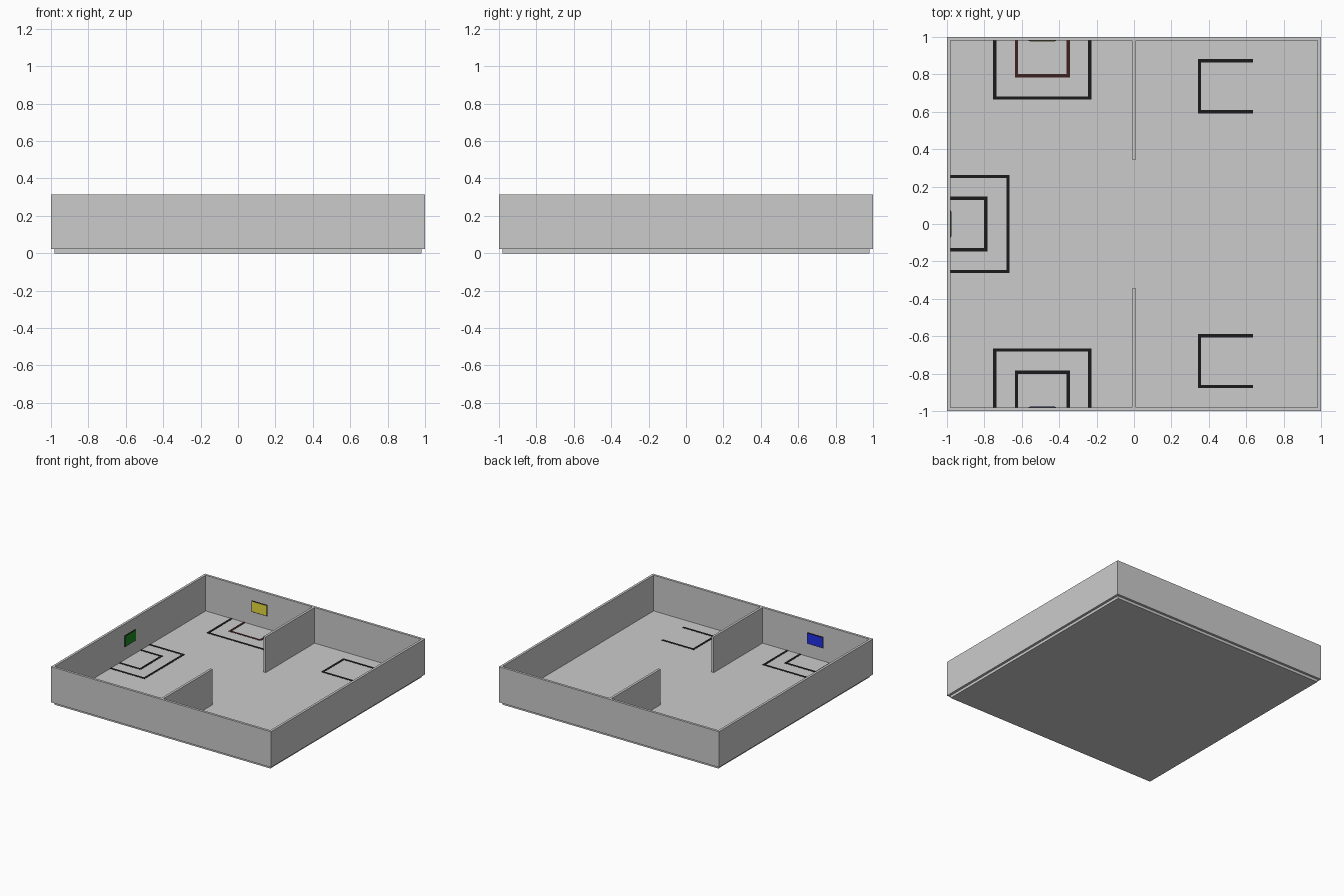
import bpy, bmesh
from math import pi
from mathutils import Matrix

if "Cube" in bpy.data.objects:
    bpy.data.objects.remove(bpy.data.objects["Cube"])

FLOOR = 0.022      # floor top / wall bottom
TOP = 0.315        # wall top
INNER = 0.98       # inner face of the walls
LINE = 0.018       # width of floor markings


def material(name, rgb):
    m = bpy.data.materials.new(name)
    m.diffuse_color = (*rgb, 1)
    m.use_nodes = True
    m.node_tree.nodes["Principled BSDF"].inputs["Base Color"].default_value = m.diffuse_color
    return m


def finish(name, bm, mat=None, matrix=None):
    bmesh.ops.recalc_face_normals(bm, faces=bm.faces)
    me = bpy.data.meshes.new(name)
    bm.to_mesh(me)
    bm.free()
    if mat:
        me.materials.append(mat)
    ob = bpy.data.objects.new(name, me)
    if matrix:
        ob.matrix_world = matrix
    bpy.context.collection.objects.link(ob)
    return ob


def box(name, lo, hi, mat=None, matrix=None):
    bm = bmesh.new()
    bmesh.ops.create_cube(bm, size=1)
    for v in bm.verts:
        v.co = [a + (c + 0.5) * (b - a) for a, b, c in zip(lo, hi, v.co)]
    return finish(name, bm, mat, matrix)


def place(x, y, angle):
    return Matrix.Translation((x, y, 0)) @ Matrix.Rotation(angle, 4, 'Z')


def u_mark(name, a, d, mat, matrix):
    """Three-sided floor line: open at local y = 0, closed at local y = d."""
    w = LINE
    pts = [(-a, 0), (-a, d), (a, d), (a, 0),
           (a - w, 0), (a - w, d - w), (w - a, d - w), (w - a, 0)]
    bm = bmesh.new()
    face = bm.faces.new([bm.verts.new((x, y, FLOOR)) for x, y in pts])
    ext = bmesh.ops.extrude_face_region(bm, geom=[face])
    for v in ext['geom']:
        if isinstance(v, bmesh.types.BMVert):
            v.co.z += 0.002
    return finish(name, bm, mat, matrix)


black = material("black", (0.01, 0.01, 0.01))
brown = material("dark_red", (0.05, 0.015, 0.015))
yellow = material("yellow", (0.8, 0.7, 0.05))
green = material("green", (0.01, 0.25, 0.015))
blue = material("blue", (0.015, 0.03, 0.8))

# Floor slab, slightly inset below the walls
box("floor", (-INNER, -INNER, 0), (INNER, INNER, FLOOR))

# Outer walls as one square ring
bm = bmesh.new()
loops = []
for r, z in ((1, FLOOR), (1, TOP), (INNER, TOP), (INNER, FLOOR)):
    loops.append([bm.verts.new((sx * r, sy * r, z))
                  for sx, sy in ((-1, -1), (1, -1), (1, 1), (-1, 1))])
for i in range(4):
    p, q = loops[i], loops[(i + 1) % 4]
    for j in range(4):
        k = (j + 1) % 4
        bm.faces.new((p[j], p[k], q[k], q[j]))
finish("outer_walls", bm)

# Two partition walls with a gap between them
box("partition_front", (-0.01, -INNER, FLOOR), (0.01, -0.345, TOP))
box("partition_back", (-0.01, 0.345, FLOOR), (0.01, INNER, TOP))

# Marked zones with a coloured sign on the wall behind each
zones = (("front", -0.49, -INNER, 0, blue, black),
         ("back", -0.49, INNER, pi, yellow, brown),
         ("left", -INNER, 0, -pi / 2, green, black))
for name, x, y, angle, colour, inner_mat in zones:
    m = place(x, y, angle)
    u_mark(name + "_zone_outer", 0.263, 0.315, black, m)
    u_mark(name + "_zone_inner", 0.147, 0.197, inner_mat, m)
    box(name + "_sign_frame", (-0.073, 0, 0.127), (0.073, 0.002, 0.22), black, m)
    box(name + "_sign", (-0.067, 0, 0.133), (0.067, 0.004, 0.214), colour, m)

# Free-standing floor marks on the right side
for name, y in (("front", -0.733), ("back", 0.736)):
    u_mark(name + "_right_mark", 0.145, 0.294, black, place(0.635, y, pi / 2))
